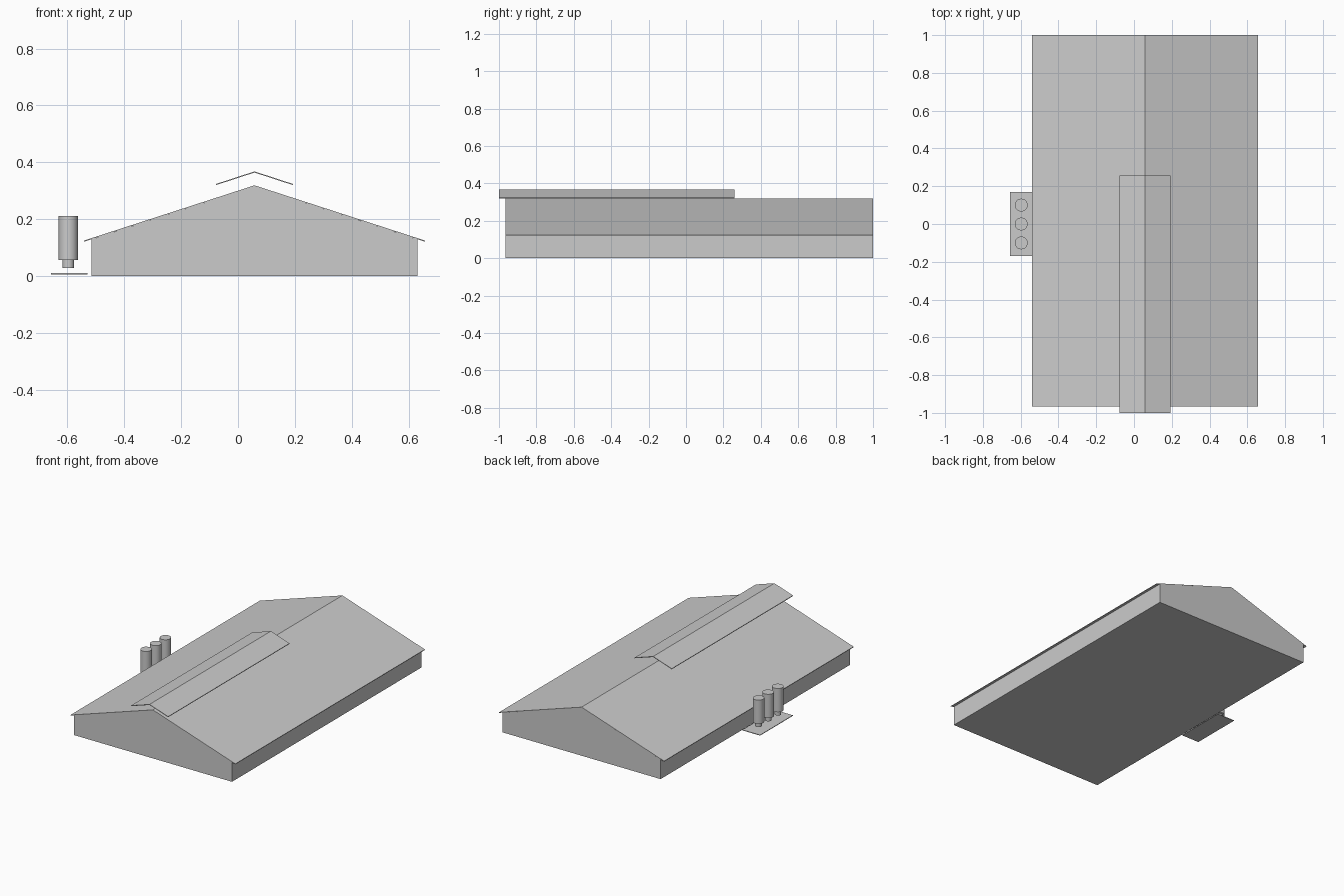
import bpy
import bmesh

cube = bpy.data.objects.get("Cube")
if cube:
    bpy.data.objects.remove(cube, do_unlink=True)

RIDGE_X = 0.058

metal = bpy.data.materials.new("pale_grey")
metal.use_nodes = True
GREY = (0.6, 0.6, 0.6, 1)
metal.diffuse_color = GREY
metal.node_tree.nodes["Principled BSDF"].inputs["Base Color"].default_value = GREY


def finish(name, bm):
    bmesh.ops.recalc_face_normals(bm, faces=bm.faces)
    mesh = bpy.data.meshes.new(name)
    bm.to_mesh(mesh)
    bm.free()
    mesh.materials.append(metal)
    obj = bpy.data.objects.new(name, mesh)
    bpy.context.collection.objects.link(obj)
    return obj


def extrude_profile(name, profile, y0, y1):
    """Extrude an x-z outline along y."""
    bm = bmesh.new()
    face = bm.faces.new([bm.verts.new((x, y0, z)) for x, z in profile])
    new = bmesh.ops.extrude_face_region(bm, geom=[face])["geom"]
    verts = [v for v in new if isinstance(v, bmesh.types.BMVert)]
    bmesh.ops.translate(bm, verts=verts, vec=(0, y1 - y0, 0))
    return finish(name, bm)


def gable_sheet(name, half, eave, ridge, thick, y0, y1):
    """Thin folded sheet, symmetrical about the ridge line."""
    top = [(RIDGE_X - half, eave), (RIDGE_X, ridge), (RIDGE_X + half, eave)]
    under = [(x, z - thick) for x, z in reversed(top)]
    return extrude_profile(name, top + under, y0, y1)


def cylinder(bm, radius, x, y, z0, z1):
    made = bmesh.ops.create_cone(bm, cap_ends=True, segments=32, radius1=radius,
                                 radius2=radius, depth=z1 - z0)
    bmesh.ops.translate(bm, verts=made["verts"], vec=(x, y, (z0 + z1) / 2))


# Gabled hall
half = 0.574
extrude_profile("hall_walls", [
    (RIDGE_X - half, 0), (RIDGE_X + half, 0), (RIDGE_X + half, 0.129),
    (RIDGE_X, 0.315), (RIDGE_X - half, 0.129)], -0.965, 1.0)

# Roof sheet and raised ridge vent
gable_sheet("roof", 0.599, 0.125, 0.319, 0.004, -0.966, 1.0)
gable_sheet("ridge_vent", 0.135, 0.324, 0.368, 0.004, -1.0, 0.258)

# Slab beside the hall
extrude_profile("silo_slab", [(-0.657, 0.006), (-0.529, 0.006),
                              (-0.529, 0.01), (-0.657, 0.01)], -0.17, 0.17)

# Row of three silos, each with a narrow outlet
for side, y in (("front", -0.1), ("middle", 0), ("back", 0.1)):
    bm = bmesh.new()
    cylinder(bm, 0.034, -0.597, y, 0.056, 0.212)
    cylinder(bm, 0.02, -0.597, y, 0.028, 0.056)
    silo = finish(side + "_silo", bm)
    bpy.context.view_layer.objects.active = silo
    silo.select_set(True)
    bpy.ops.object.shade_smooth_by_angle()
    silo.select_set(False)
